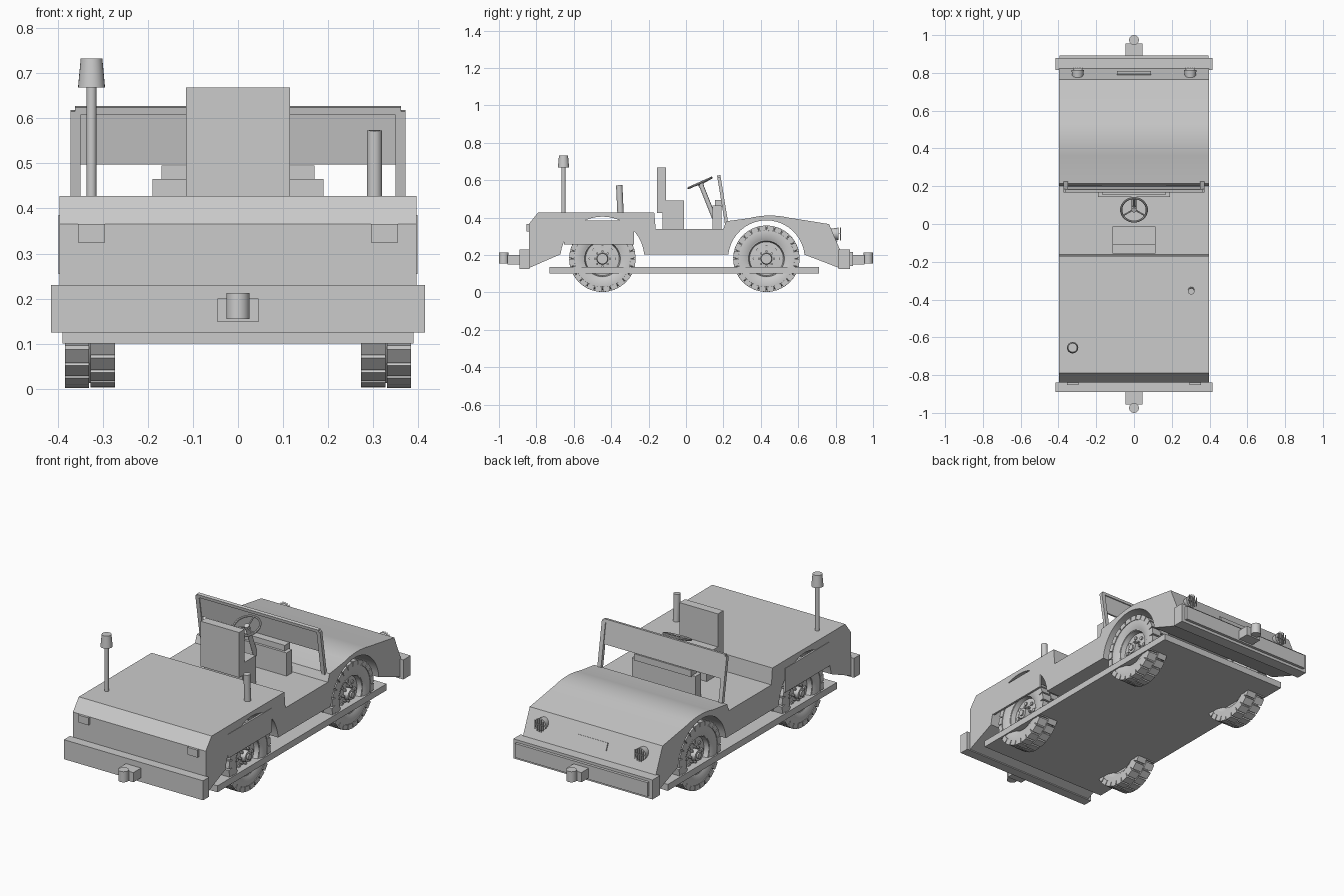
import bpy, bmesh
from math import sin, cos, pi, radians, atan2, sqrt
from mathutils import Matrix, Vector

cube = bpy.data.objects.get("Cube")
if cube:
    bpy.data.objects.remove(cube, do_unlink=True)

grey = bpy.data.materials.new("plain_grey")
grey.use_nodes = True
grey.diffuse_color = (0.6, 0.6, 0.6, 1)
grey.node_tree.nodes["Principled BSDF"].inputs["Base Color"].default_value = (0.6, 0.6, 0.6, 1)


def finish(name, bm, smooth=False):
    bmesh.ops.recalc_face_normals(bm, faces=bm.faces)
    mesh = bpy.data.meshes.new(name)
    bm.to_mesh(mesh)
    bm.free()
    mesh.materials.append(grey)
    obj = bpy.data.objects.new(name, mesh)
    bpy.context.collection.objects.link(obj)
    if smooth:
        bpy.ops.object.select_all(action='DESELECT')
        obj.select_set(True)
        bpy.context.view_layer.objects.active = obj
        bpy.ops.object.shade_smooth_by_angle(angle=radians(30))
    return obj


def add_box(bm, x, y, z, matrix=Matrix()):
    """Box from three (low, high) ranges."""
    centre = Vector([(a + b) / 2 for a, b in (x, y, z)])
    size = [b - a for a, b in (x, y, z)]
    bmesh.ops.create_cube(bm, size=1, matrix=matrix @ Matrix.Translation(centre) @ Matrix.Diagonal((*size, 1)))


def box(name, x, y, z):
    bm = bmesh.new()
    add_box(bm, x, y, z)
    return finish(name, bm)


def add_rod(bm, a, b, r1, r2=None, sides=16):
    a, b = Vector(a), Vector(b)
    turn = (b - a).to_track_quat('Z', 'Y').to_matrix().to_4x4()
    bmesh.ops.create_cone(bm, cap_ends=True, segments=sides, radius1=r1, radius2=r1 if r2 is None else r2,
                          depth=(b - a).length, matrix=Matrix.Translation((a + b) / 2) @ turn)


def rod(name, a, b, r1, r2=None, sides=16):
    bm = bmesh.new()
    add_rod(bm, a, b, r1, r2, sides)
    return finish(name, bm, True)


def add_lathe(bm, profile, place, sides=48):
    """Revolve a closed (radius, x) profile about the x axis."""
    rings = [[bm.verts.new(place @ Vector((x, r * sin(2 * pi * i / sides), r * cos(2 * pi * i / sides))))
              for i in range(sides)] for r, x in profile]
    for k, ring in enumerate(rings):
        other = rings[(k + 1) % len(rings)]
        for i in range(sides):
            j = (i + 1) % sides
            bm.faces.new((ring[i], ring[j], other[j], other[i]))


def arc(cy, cz, r, start, end, steps=20):
    return [(cy + r * cos(radians(start + (end - start) * i / steps)),
             cz + r * sin(radians(start + (end - start) * i / steps))) for i in range(steps + 1)]


# Body shell: one side profile with both wheel arches, extruded across the width
AXLE_Z, REAR_Y, FRONT_Y, HALF = 0.18, -0.447, 0.43, 0.396
hood = [(0.335 + 0.215 * t, 0.396 + 0.024 * 4 * t * (1 - t) * 0.55 + 0.003 * t) for t in [i / 8 for i in range(9)]]
profile = [(-0.84, 0.13), (-0.84, 0.365), (-0.79, 0.428), (-0.17, 0.428), (-0.162, 0.34), (0.2, 0.34), (0.215, 0.38)]
profile += hood + [(0.765, 0.365), (0.835, 0.2), (0.82, 0.13)]
profile += arc(FRONT_Y, AXLE_Z, 0.205, 6, 174)
profile += arc(REAR_Y, AXLE_Z, 0.225, 6, 174)
bm = bmesh.new()
face = bm.faces.new([bm.verts.new((-HALF, y, z)) for y, z in profile])
grown = bmesh.ops.extrude_face_region(bm, geom=[face])
bmesh.ops.translate(bm, vec=(2 * HALF, 0, 0), verts=[v for v in grown["geom"] if isinstance(v, bmesh.types.BMVert)])
bmesh.ops.triangulate(bm, faces=[f for f in bm.faces if len(f.verts) > 4])
finish("body", bm, True)

for side, s in (("left", 1), ("right", -1)):
    box(side + "_rear_fender_panel", sorted((s * 0.387, s * 0.398)), (-0.652, -0.278), (0.255, 0.385))
    box(side + "_tail_light", sorted((s * 0.295, s * 0.355)), (-0.853, -0.83), (0.325, 0.365))

box("underfloor_plate", (-0.389, 0.389), (-0.73, 0.71), (0.1, 0.135))

# Bumpers and hitches
box("rear_bumper", (-0.415, 0.415), (-0.89, -0.838), (0.125, 0.23))
box("nose_bumper", (-0.415, 0.415), (0.815, 0.878), (0.125, 0.23))
box("nose_bumper_pad", (-0.395, 0.395), (0.87, 0.893), (0.14, 0.216))
for end, s in (("rear", -1), ("nose", 1)):
    box(end + "_hitch", (-0.045, 0.045), sorted((s * 0.87, s * 0.955)), (0.148, 0.2))
    rod(end + "_hitch_pin", (0, s * 0.974, 0.155), (0, s * 0.974, 0.212), 0.026, sides=24)

# Nose: grille plate lying on the slope, headlights with guard bars
slope = Matrix.Translation((0, 0.797, 0.29)) @ Matrix.Rotation(atan2(0.07, 0.165), 4, 'X')
bm = bmesh.new()
add_box(bm, (-0.09, 0.09), (-0.004, 0.006), (-0.02, 0.02), slope)
finish("grille_plate", bm)
for side, s in (("left", 1), ("right", -1)):
    rod(side + "_headlight", (s * 0.298, 0.765, 0.313), (s * 0.298, 0.815, 0.313), 0.026, 0.033, 24)
    bm = bmesh.new()
    for k in range(-2, 3):
        x, h = s * 0.298 + k * 0.012, sqrt(0.035 ** 2 - (k * 0.012) ** 2)
        add_box(bm, (x - 0.0015, x + 0.0015), (0.824, 0.828), (0.313 - h, 0.313 + h))
    add_box(bm, (s * 0.298 - 0.025, s * 0.298 + 0.025), (0.81, 0.826), (0.311, 0.315))
    finish(side + "_headlight_guard", bm)

# Deck fittings
rod("beacon_pole", (-0.325, -0.655, 0.42), (-0.325, -0.655, 0.675), 0.011)
rod("beacon_lamp", (-0.325, -0.655, 0.668), (-0.325, -0.655, 0.733), 0.03, 0.024, 24)
rod("exhaust_pipe", (0.303, -0.35, 0.42), (0.303, -0.357, 0.573), 0.017)

# Cab
box("seat_base", (-0.115, 0.115), (-0.125, -0.012), (0.335, 0.49))
box("seat_back", (-0.115, 0.115), (-0.155, -0.108), (0.425, 0.668))
box("dashboard", (-0.19, 0.19), (0.142, 0.19), (0.335, 0.465))
box("dashboard_top", (-0.17, 0.17), (0.155, 0.2), (0.46, 0.495))

# Windshield: leaning frame with an upper panel
lean = Matrix.Translation((0, 0.215, 0.38)) @ Matrix.Rotation(atan2(0.04, 0.245), 4, 'X')
bm = bmesh.new()
for s in (-1, 1):
    add_box(bm, sorted((s * 0.35, s * 0.372)), (-0.009, 0.009), (-0.01, 0.24), lean)
add_box(bm, (-0.362, 0.362), (-0.009, 0.009), (0.232, 0.249), lean)
finish("windshield_frame", bm)
bm = bmesh.new()
add_box(bm, (-0.352, 0.352), (-0.004, 0.004), (0.12, 0.235), lean)
finish("windshield_panel", bm)

# Steering wheel and column
tilt = Matrix.Translation((0, 0.075, 0.585)) @ Matrix.Rotation(radians(24), 4, 'X')
bm = bmesh.new()
upright = tilt @ Matrix.Rotation(radians(90), 4, 'Y')
add_lathe(bm, [(0.068 + 0.006 * cos(a * pi / 4), 0.006 * sin(a * pi / 4)) for a in range(8)], upright, 32)
for k in range(3):
    a = radians(90 + 120 * k)
    add_rod(bm, tilt @ Vector((0, 0, -0.008)), tilt @ Vector((0.068 * cos(a), 0.068 * sin(a), 0)), 0.004, sides=8)
add_rod(bm, tilt @ Vector((0, 0, -0.02)), tilt @ Vector((0, 0, 0.004)), 0.014)
finish("steering_wheel", bm, True)
rod("steering_column", (0, 0.08, 0.575), (0, 0.15, 0.4), 0.012)

# Wheels: tyre, staggered tread blocks, dished rim, hub and bolts
TYRE = [(0.1, 0.29), (0.125, 0.275), (0.15, 0.276), (0.164, 0.288), (0.167, 0.33),
        (0.164, 0.37), (0.15, 0.381), (0.125, 0.383), (0.1, 0.372)]
RIM = [(0.001, 0.3), (0.102, 0.3), (0.102, 0.37), (0.096, 0.37), (0.09, 0.345), (0.001, 0.35)]
LUGS = 24


def wheel(name, s, y):
    place = Matrix.Translation((0, y, AXLE_Z)) @ Matrix.Diagonal((s, 1, 1, 1))
    bm = bmesh.new()
    add_lathe(bm, TYRE, place)
    for row, (x0, x1) in enumerate(((0.273, 0.327), (0.331, 0.384))):
        for k in range(LUGS):
            turn = Matrix.Rotation(2 * pi * (k + row / 2) / LUGS, 4, 'X')
            add_box(bm, (x0, x1), (-0.019, 0.019), (0.15, 0.177), place @ turn)
    finish(name + "_tyre", bm, True)
    bm = bmesh.new()
    add_lathe(bm, RIM, place)
    add_rod(bm, place @ Vector((0.34, 0, 0)), place @ Vector((0.375, 0, 0)), 0.032, 0.028, 24)
    add_rod(bm, place @ Vector((0.37, 0, 0)), place @ Vector((0.383, 0, 0)), 0.016, sides=16)
    for k in range(8):
        a = 2 * pi * k / 8
        for r, size, top in ((0.064, 0.01, 0.354), (0.04, 0.006, 0.362)):
            spot = Vector((0, r * cos(a), r * sin(a)))
            add_rod(bm, place @ (spot + Vector((0.34, 0, 0))), place @ (spot + Vector((top, 0, 0))), size, sides=8)
    finish(name + "_rim", bm, True)


for side, s in (("left", 1), ("right", -1)):
    wheel("rear_" + side, s, REAR_Y)
    wheel("nose_" + side, s, FRONT_Y)
